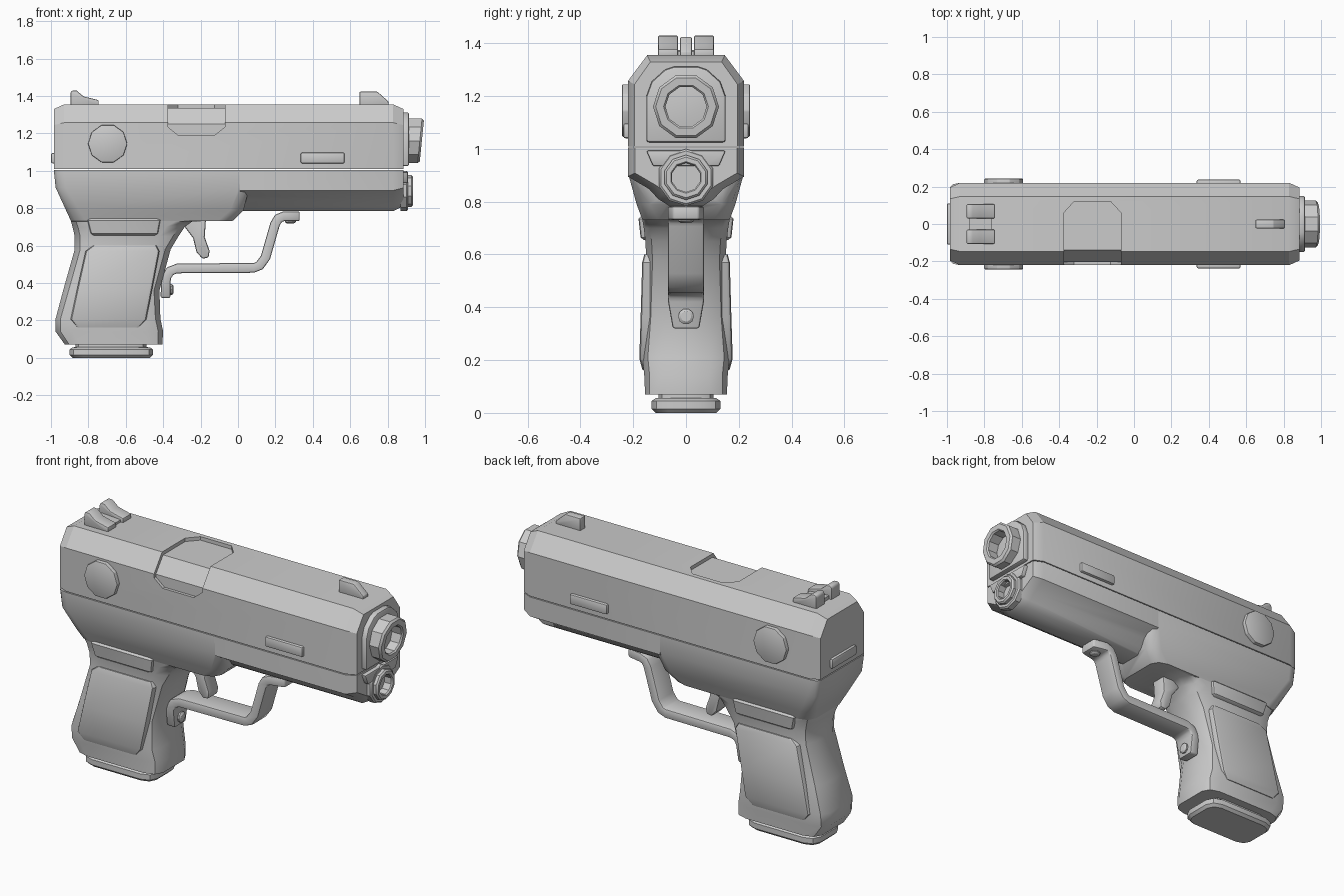
import bpy, bmesh, math

if "Cube" in bpy.data.objects:
    bpy.data.objects.remove(bpy.data.objects["Cube"])


def loft(name, rings, bevel=0.0, angle=35, shade=True):
    """Skin a list of closed rings, cap both ends, optionally bevel."""
    bm = bmesh.new()
    vr = [[bm.verts.new(p) for p in r] for r in rings]
    n = len(vr[0])
    for a, b in zip(vr, vr[1:]):
        for i in range(n):
            j = (i + 1) % n
            bm.faces.new((a[i], a[j], b[j], b[i]))
    bm.faces.new(vr[0])
    bm.faces.new(vr[-1])
    bmesh.ops.recalc_face_normals(bm, faces=bm.faces)
    me = bpy.data.meshes.new(name)
    bm.to_mesh(me)
    bm.free()
    ob = bpy.data.objects.new(name, me)
    bpy.context.collection.objects.link(ob)
    if bevel:
        m = ob.modifiers.new("bevel", 'BEVEL')
        m.width, m.segments, m.limit_method = bevel, 2, 'ANGLE'
        m.angle_limit = math.radians(35)
        apply(ob, m)
    if shade:
        smooth(ob, angle)
    return ob


def select(ob):
    bpy.ops.object.select_all(action='DESELECT')
    ob.select_set(True)
    bpy.context.view_layer.objects.active = ob


def apply(ob, m):
    select(ob)
    bpy.ops.object.modifier_apply(modifier=m.name)


def smooth(ob, angle=35):
    select(ob)
    bpy.ops.object.shade_smooth_by_angle(angle=math.radians(angle))


def boolean(ob, other, op):
    m = ob.modifiers.new("bool", 'BOOLEAN')
    m.object, m.operation, m.solver = other, op, 'EXACT'
    apply(ob, m)
    bpy.data.objects.remove(other)


def prism_y(name, prof, y0, y1, **kw):
    return loft(name, [[(x, y, z) for x, z in prof] for y in (y0, y1)], **kw)


def prism_x(name, prof, x0, x1, **kw):
    return loft(name, [[(x, y, z) for y, z in prof] for x in (x0, x1)], **kw)


def mirrored(half):
    """Close a half profile (y, z) across y = 0."""
    return half + [(-y, z) for y, z in reversed(half)]


def rounded(z, x0, x1, hw, cx, cy):
    """Horizontal rectangle with rounded corners."""
    pts = []
    for sx, sy, q in ((1, 1, 0), (-1, 1, 1), (-1, -1, 2), (1, -1, 3)):
        for k in range(3):
            a = math.radians(90 * q + 45 * k)
            ex = x1 - cx if sx > 0 else x0 + cx
            pts.append((ex + cx * math.cos(a), sy * (hw - cy) + cy * math.sin(a), z))
    return pts


def tube(name, zc, steps, n, turn=0.0, slant=0.0, **kw):
    """Turned part along x from (x, radius) steps."""
    rings = []
    for x, r in steps:
        ring = []
        for i in range(n):
            a = 2 * math.pi * i / n + turn
            z = r * math.sin(a)
            ring.append((x + slant * z, r * math.cos(a), zc + z))
        rings.append(ring)
    return loft(name, rings, **kw)


# Slide with chamfered ends
def slide_ring(x, i):
    half = [(.22 - i, 1.01), (.22 - i, 1.257 - i / 2), (.147 - i / 2, 1.355 - i)]
    return [(x, y, z) for y, z in mirrored(half)]


slide = loft("slide", [slide_ring(-.985, .025), slide_ring(-.93, 0),
                       slide_ring(.83, 0), slide_ring(.885, .025)], shade=False)

# Shallow ejection port wrapping top and side
port = loft("port_cutter", [
    [(x, y, z) for y, z in ((y0, 1.42), (y0, 1.335), (-.138, 1.335), (-.203, 1.25),
                            (-.203, z0), (-.3, z0), (-.3, 1.42))]
    for x, y0, z0 in ((-.375, .06, 1.235), (-.32, .12, 1.19),
                      (-.125, .12, 1.19), (-.07, .06, 1.235))], shade=False)
port.hide_render = True
boolean(slide, port, 'DIFFERENCE')
smooth(slide, 25)

# Frame: grip lofted upward, then front housing joined on
frame = loft("frame", [rounded(*s) for s in (
    (.07, -.925, -.405, .155, .08, .06), (.14, -.975, -.40, .158, .09, .07),
    (.21, -.975, -.415, .165, .09, .07), (.36, -.935, -.42, .157, .1, .08),
    (.58, -.873, -.36, .15, .1, .08), (.65, -.873, -.318, .154, .1, .08),
    (.70, -.885, -.285, .16, .1, .08), (.73, -.893, -.243, .165, .09, .07),
    (.731, -.893, -.03, .165, .08, .06), (.79, -.92, .03, .187, .07, .05),
    (.91, -.975, .06, .22, .055, .03), (1.005, -.985, .06, .22, .055, .025))],
    shade=False)


def housing_ring(x, i):
    half = [(.22 - i, 1.005), (.22 - i, .895 + i / 2), (.14 - i, .848 + i / 2),
            (.105 - i, .81 + i), (.065 - i, .785 + i)]
    return [(x, y, z) for y, z in mirrored(half)]


housing = loft("housing", [housing_ring(.01, 0), housing_ring(.83, 0),
                           housing_ring(.885, .027)], shade=False)
boolean(frame, housing, 'UNION')
smooth(frame, 40)

# Magazine base
loft("magazine_base", [rounded(*s) for s in (
    (0, -.885, -.47, .115, .06, .05), (.015, -.9, -.455, .13, .07, .06),
    (.045, -.9, -.455, .13, .07, .06), (.056, -.885, -.47, .115, .06, .05),
    (.057, -.87, -.49, .105, .06, .05), (.075, -.87, -.49, .105, .06, .05))])

# Grip panels and rib, running through so both sides show
rows = ((.163, -.863, -.527, .165), (.206, -.895, -.49, .177), (.36, -.862, -.46, .172),
        (.57, -.815, -.42, .166), (.6, -.775, -.435, .158))
loft("grip_panels", [rounded(z, a, b, w, .02, .014) for z, a, b, w in rows])
loft("grip_rib", [rounded(z, a, b, w, .014, .012) for z, a, b, w in (
    (.655, -.775, -.44, .16), (.665, -.787, -.428, .172),
    (.735, -.805, -.415, .18), (.745, -.795, -.425, .17))])

# Side details on both sides
for s, side in ((-1, "right"), (1, "left")):
    disc = [(-.697 + .105 * math.cos(math.tau * i / 10), 1.145 + .105 * math.sin(math.tau * i / 10))
            for i in range(10)]
    prism_y("round_plate_" + side, disc, s * .2, s * .242, bevel=.005)
    bar = [(.335, 1.04), (.57, 1.04), (.57, 1.097), (.335, 1.097)]
    prism_y("side_bar_" + side, bar, s * .2, s * .237, bevel=.008)

# Rear bar
prism_x("rear_bar", mirrored([(.11, 1.04), (.11, 1.095)]), -1.0, -.96, bevel=.008)

# Muzzle plate, barrel, lower tube
arch = [(.15, 1.025), (.15, 1.2), (.13, 1.255), (.08, 1.3), (.045, 1.312)]
prism_x("muzzle_plate", mirrored(arch), .87, .915, bevel=.01)
tube("barrel", 1.16, [(.9, .125), (.972, .125), (.983, .115), (.983, .085), (.975, .078), (.8, .078)],
     10, slant=.1, angle=30)
prism_x("lower_plate", mirrored([(.08, .935), (.125, .935), (.15, .993)]), .87, .908, bevel=.006)
tube("lower_tube", .892, [(.87, .108), (.902, .108), (.91, .1), (.91, .085), (.927, .085), (.935, .077),
                          (.935, .06), (.928, .055), (.85, .055)], 10, turn=math.pi / 10, angle=30)

# Sights
ear = [(-.895, 1.345), (-.895, 1.42), (-.885, 1.43), (-.862, 1.428), (-.825, 1.397),
       (-.745, 1.378), (-.745, 1.345)]
for s, side in ((-1, "right"), (1, "left")):
    prism_y("rear_sight_" + side, ear, s * .03, s * .106, bevel=.006)
prism_y("rear_sight_base", [(-.88, 1.345), (-.88, 1.375), (-.76, 1.368), (-.76, 1.345)], -.04, .04)
prism_y("front_sight", [(.65, 1.345), (.65, 1.423), (.745, 1.423), (.805, 1.37), (.805, 1.345)],
        -.023, .023, bevel=.005)

# Trigger
prism_y("trigger", [(-.29, .76), (-.17, .76), (-.178, .645), (-.152, .572), (-.157, .536),
                    (-.19, .53), (-.222, .565), (-.24, .64), (-.285, .70)], -.045, .045, bevel=.01)

# Trigger guard: flat strip swept along a bent path
path = [(-.388, .32), (-.385, .425), (-.365, .463), (-.325, .478), (.085, .481), (.115, .493),
        (.147, .537), (.198, .715), (.215, .745), (.245, .757), (.33, .757)]
rings = []
for i, (x, z) in enumerate(path):
    (ax, az), (bx, bz) = path[max(i - 1, 0)], path[min(i + 1, len(path) - 1)]
    d = math.hypot(bx - ax, bz - az)
    nx, nz = -(bz - az) / d * .026, (bx - ax) / d * .026
    w = .05 if i in (0, len(path) - 1) else .068
    rings.append([(x + nx, w, z + nz), (x + nx, -w, z + nz),
                  (x - nx, -w, z - nz), (x - nx, w, z - nz)])
loft("trigger_guard", rings, bevel=.009, angle=40)

# Guard rivets
tube("rear_rivet", .365, [(-.38, .03), (-.352, .03), (-.345, .02)], 10)
loft("front_rivet", [[(.28 + r * math.cos(math.tau * i / 10), r * math.sin(math.tau * i / 10), z)
                      for i in range(10)] for z, r in ((.745, .03), (.726, .03), (.719, .02))])
